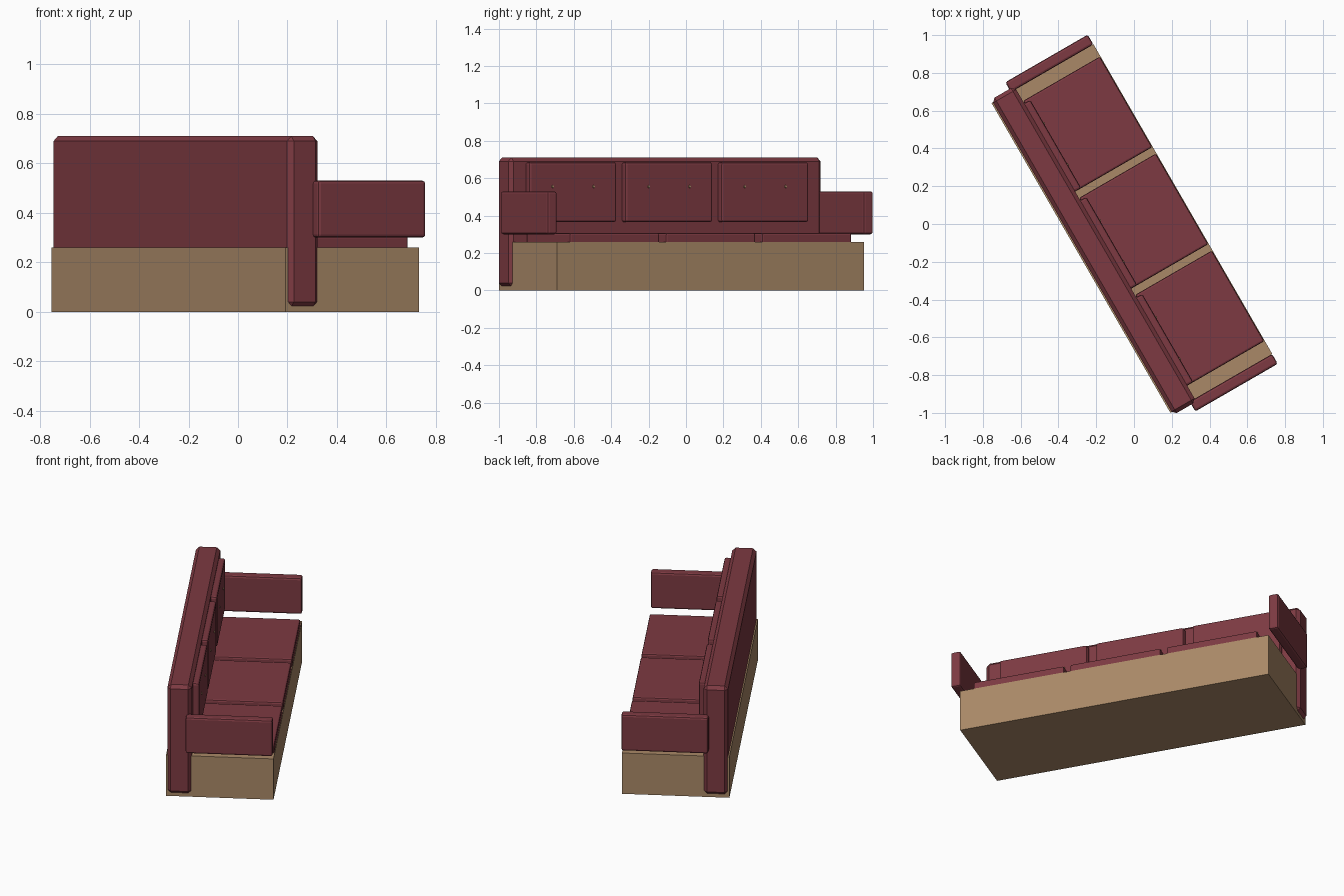
import bpy, bmesh, math
from mathutils import Matrix, Vector

if "Cube" in bpy.data.objects:
    bpy.data.objects.remove(bpy.data.objects["Cube"])

# Sofa is built along local x (length) and y (front = +y), then turned on the floor
TURN = Matrix.Rotation(math.radians(-60), 4, 'Z')
MID = 0.0155       # centre of the sofa along its length
PITCH = 0.593      # spacing of the three places


def material(name, color):
    m = bpy.data.materials.new(name)
    m.diffuse_color = (*color, 1)
    m.use_nodes = True
    m.node_tree.nodes["Principled BSDF"].inputs["Base Color"].default_value = m.diffuse_color
    return m


RED = material("dark red upholstery", (0.205, 0.042, 0.054))
TAN = material("tan base", (0.402, 0.250, 0.136))


def finish(name, bm, mat):
    bm.transform(TURN)
    me = bpy.data.meshes.new(name)
    bm.to_mesh(me)
    bm.free()
    me.materials.append(mat)
    ob = bpy.data.objects.new(name, me)
    bpy.context.collection.objects.link(ob)
    return ob


def box(name, x, y, z, mat, bevel=0, segments=1):
    """Box given by (min, max) ranges, with optional bevelled edges."""
    bm = bmesh.new()
    bmesh.ops.create_cube(bm, size=1)
    size = Vector([r[1] - r[0] for r in (x, y, z)])
    mid = Vector([(r[1] + r[0]) / 2 for r in (x, y, z)])
    bm.transform(Matrix.Translation(mid) @ Matrix.Diagonal((*size, 1)))
    ob = finish(name, bm, mat)
    if bevel:
        mod = ob.modifiers.new("bevel", 'BEVEL')
        mod.width, mod.segments = bevel, segments
    return ob


def button(name, x, y, z):
    bm = bmesh.new()
    bmesh.ops.create_cone(bm, cap_ends=True, segments=12,
                          radius1=0.009, radius2=0.006, depth=0.008)
    bm.transform(Matrix.Translation((x, y, z)) @ Matrix.Rotation(-math.pi / 2, 4, 'X'))
    finish(name, bm, TAN)


# Plinth and backrest
box("base", (MID - 0.947, MID + 0.947), (-0.333, 0.290), (0, 0.26), TAN)
box("backrest", (MID - 0.964, MID + 0.964), (-0.325, -0.184), (0.02, 0.71), RED, 0.02)

# Armrests at both ends
for side, label in ((-1, "left"), (1, "right")):
    ends = sorted((MID + side * 0.946, MID + side * 1.006))
    box(label + "_armrest", ends, (-0.215, 0.289), (0.30, 0.53), RED, 0.012, 2)

# Three places: seat cushion, back cushion and two buttons
for i in (-1, 0, 1):
    n = str(i + 2)
    s = 0.012 + i * PITCH
    box("seat_cushion_" + n, (s - 0.277, s + 0.277), (-0.183, 0.287),
        (0.24, 0.306), RED, 0.01, 2)
    c = 0.019 + i * PITCH
    box("back_cushion_" + n, (c - 0.27, c + 0.27), (-0.20, -0.147),
        (0.365, 0.685), RED, 0.012, 2)
    for k in (-1, 1):
        button("button_%s_%s" % (n, "left" if k < 0 else "right"),
               c + k * 0.126, -0.146, 0.555)
